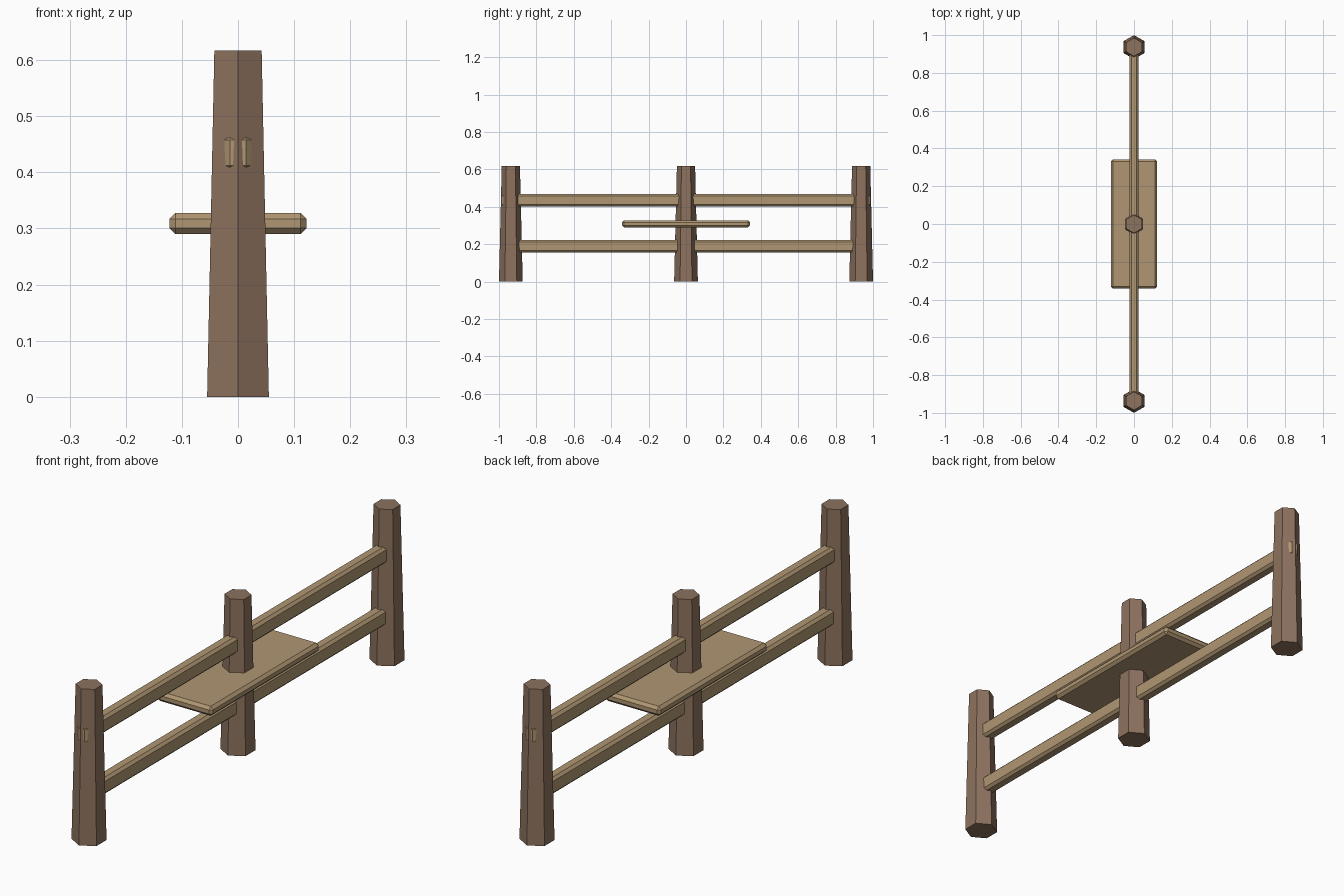
import bpy
import bmesh
from math import pi
from mathutils import Matrix, Vector

cube = bpy.data.objects.get("Cube")
if cube:
    bpy.data.objects.remove(cube, do_unlink=True)


def material(name, rgb):
    mat = bpy.data.materials.new(name)
    mat.use_nodes = True
    colour = (*rgb, 1)
    mat.diffuse_color = colour
    mat.node_tree.nodes["Principled BSDF"].inputs["Base Color"].default_value = colour
    return mat


def add_object(name, bm, mat):
    mesh = bpy.data.meshes.new(name)
    bm.to_mesh(mesh)
    bm.free()
    mesh.materials.append(mat)
    obj = bpy.data.objects.new(name, mesh)
    bpy.context.collection.objects.link(obj)


def post(name, y, height=0.617):
    # Tapered hexagonal post with an edge facing the front
    bm = bmesh.new()
    turn = Matrix.Translation((0, y, height / 2)) @ Matrix.Rotation(pi / 2, 4, "Z")
    bmesh.ops.create_cone(bm, cap_ends=True, segments=6, radius1=0.0635,
                          radius2=0.0487, depth=height, matrix=turn)
    # Make sure one corner points along y
    reach = max(v.co.y - y for v in bm.verts)
    if reach < 0.06:
        bmesh.ops.rotate(bm, verts=bm.verts, cent=Vector((0, y, 0)),
                         matrix=Matrix.Rotation(pi / 6, 3, "Z"))
    add_object(name, bm, dark_wood)


def plank(name, size, z, bevel):
    # Chamfered timber
    bm = bmesh.new()
    bmesh.ops.create_cube(bm, size=1)
    bmesh.ops.scale(bm, vec=size, verts=bm.verts)
    bmesh.ops.translate(bm, vec=(0, 0, z), verts=bm.verts)
    bmesh.ops.bevel(bm, geom=bm.edges[:], offset=bevel, segments=1,
                    affect="EDGES", profile=0.5)
    add_object(name, bm, light_wood)


dark_wood = material("dark brown wood", (0.266, 0.168, 0.112))
light_wood = material("light tan wood", (0.434, 0.305, 0.168))

# Posts
for label, y in (("front", -0.9365), ("middle", 0), ("back", 0.9365)):
    post(label + "_post", y)

# Rails
for label, z in (("lower", 0.189), ("upper", 0.435)):
    plank(label + "_rail", (0.049, 1.97, 0.066), z, 0.01)

# Step board
plank("step_board", (0.245, 0.684, 0.038), 0.309, 0.011)
